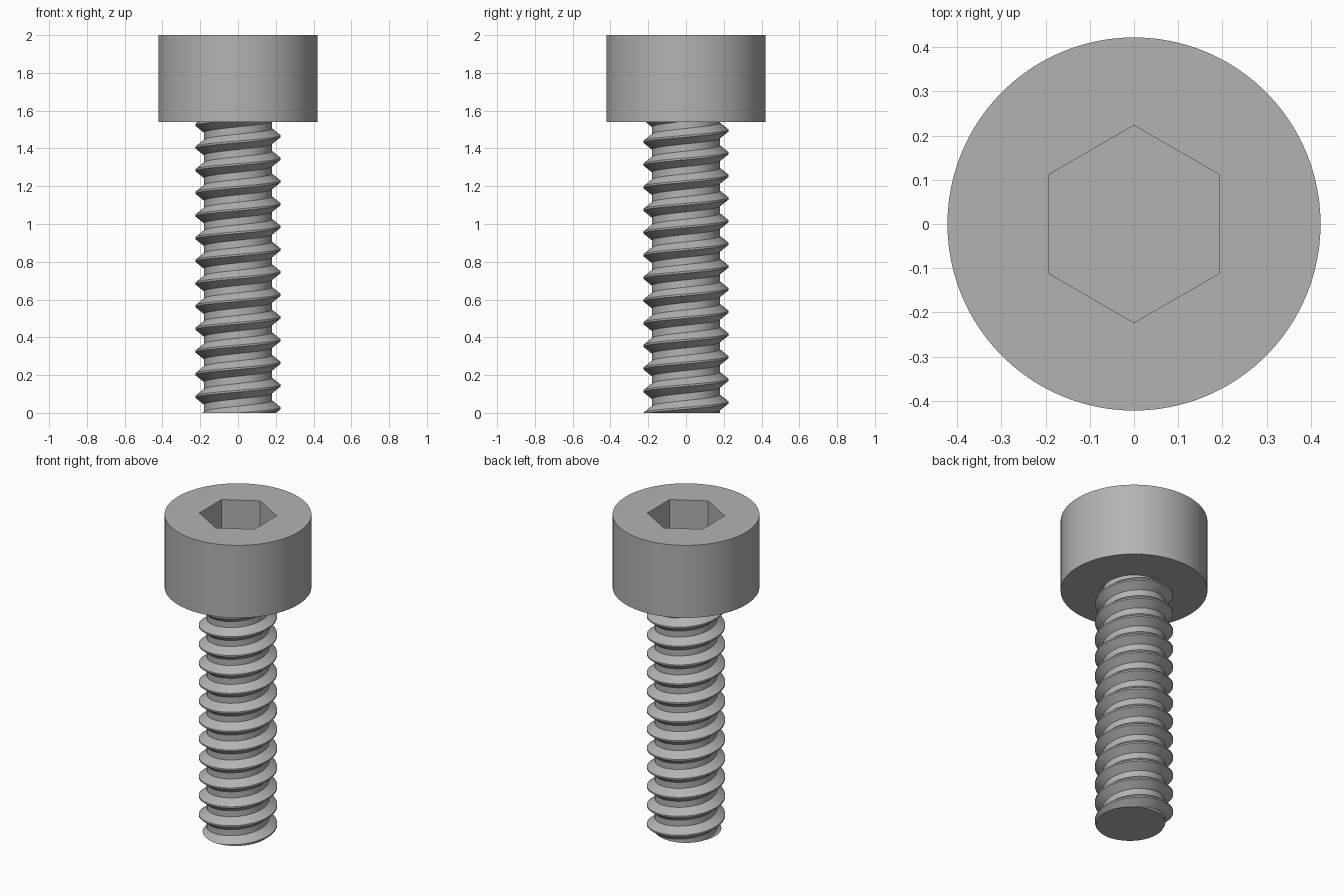
import bpy, bmesh, math

if "Cube" in bpy.data.objects:
    bpy.data.objects.remove(bpy.data.objects["Cube"])

HEAD_R, HEAD_Z, TOP = 0.422, 1.54, 2.0
HEX_R, HEX_DEPTH = 0.223, 0.23
CREST_R, ROOT_R, PITCH, PHASE = 0.225, 0.18, 0.12, 0.025
SEG = 64

steel = bpy.data.materials.new("steel grey")
steel.diffuse_color = (0.45, 0.45, 0.45, 1)
steel.use_nodes = True
steel.node_tree.nodes["Principled BSDF"].inputs["Base Color"].default_value = steel.diffuse_color


def finish(bm, name):
    bmesh.ops.recalc_face_normals(bm, faces=bm.faces)
    mesh = bpy.data.meshes.new(name)
    bm.to_mesh(mesh)
    bm.free()
    obj = bpy.data.objects.new(name, mesh)
    bpy.context.collection.objects.link(obj)
    mesh.materials.append(steel)
    bpy.ops.object.select_all(action='DESELECT')
    obj.select_set(True)
    bpy.context.view_layer.objects.active = obj
    bpy.ops.object.shade_smooth_by_angle(angle=math.radians(25))
    return obj


def ring(bm, r, z, n, start=0.0):
    return [bm.verts.new((r * math.cos(start + math.tau * i / n),
                          r * math.sin(start + math.tau * i / n), z)) for i in range(n)]


def bridge(bm, a, b):
    n = len(a)
    for i in range(n):
        bm.faces.new((a[i], a[(i + 1) % n], b[(i + 1) % n], b[i]))


# Cylinder head with a hexagonal socket
bm = bmesh.new()
low, high = ring(bm, HEAD_R, HEAD_Z, 96), ring(bm, HEAD_R, TOP, 96)
rim = ring(bm, HEX_R, TOP, 6, math.pi / 2)
floor = ring(bm, HEX_R, TOP - HEX_DEPTH, 6, math.pi / 2)
bridge(bm, low, high)
bridge(bm, rim, floor)
bm.faces.new(low)
bm.faces.new(floor)
# flat top face between the rim of the head and the socket
for k in range(6):
    first = 24 + 16 * k
    arc = [high[(first + j) % 96] for j in range(17)]
    bm.faces.new([rim[k]] + arc + [rim[(k + 1) % 6]])
finish(bm, "socket_head")

# Threaded shank: helical rows of root, flank and crest, trimmed flat at both ends
PROFILE = [(0.0, CREST_R), (0.08, CREST_R), (0.38, ROOT_R), (0.70, ROOT_R), (1.0, CREST_R)]


def thread_radius(turn):
    t = turn % 1.0
    for (t0, r0), (t1, r1) in zip(PROFILE, PROFILE[1:]):
        if t <= t1:
            return r0 + (r1 - r0) * (t - t0) / (t1 - t0)


bm = bmesh.new()
rows = [k + t for k in range(-2, 15) for t, r in PROFILE[:-1]]
columns = []
for i in range(SEG + 1):
    a = math.tau * i / SEG
    column = []
    for turn in rows:
        z = PITCH * (turn + i / SEG - 0.04) + PHASE
        r = thread_radius(turn + 1e-6)
        clipped = min(max(z, 0.0), HEAD_Z)
        if clipped != z:
            r = thread_radius((clipped - PHASE) / PITCH - i / SEG + 0.04)
        column.append(bm.verts.new((r * math.cos(a), r * math.sin(a), clipped)))
    columns.append(column)
for a, b in zip(columns, columns[1:]):
    for j in range(len(rows) - 1):
        bm.faces.new((a[j], b[j], b[j + 1], a[j + 1]))
bmesh.ops.remove_doubles(bm, verts=bm.verts, dist=0.0002)
bmesh.ops.dissolve_degenerate(bm, edges=bm.edges, dist=0.0001)
bmesh.ops.holes_fill(bm, edges=[e for e in bm.edges if e.is_boundary], sides=0)
finish(bm, "threaded_shank")
